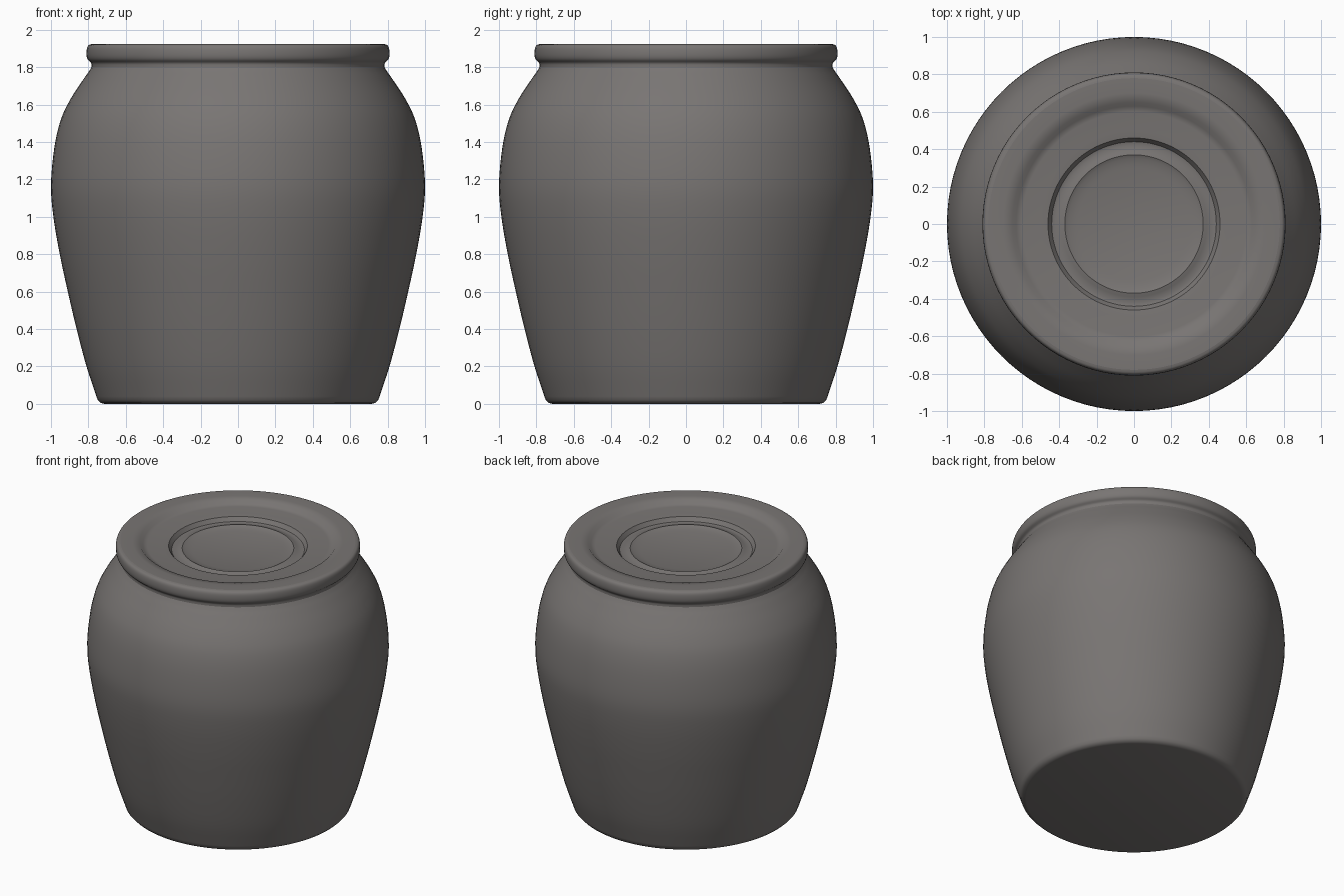
import bpy, bmesh, math
from mathutils import Vector

cube = bpy.data.objects.get("Cube")
if cube:
    bpy.data.objects.remove(cube, do_unlink=True)

SIDES = 96

clay = bpy.data.materials.new("grey_brown_clay")
clay.use_nodes = True
colour = (0.19, 0.178, 0.172, 1)
clay.diffuse_color = colour
clay.node_tree.nodes["Principled BSDF"].inputs["Base Color"].default_value = colour


def smooth_curve(points, steps=4):
    """Catmull-Rom curve through the (radius, height) points."""
    p = [Vector(q) for q in points]
    p = [2 * p[0] - p[1]] + p + [2 * p[-1] - p[-2]]
    out = []
    for a, b, c, d in zip(p, p[1:], p[2:], p[3:]):
        for i in range(steps):
            t = i / steps
            out.append((2 * b + (c - a) * t + (2 * a - 5 * b + 4 * c - d) * t ** 2
                        + (3 * b - a - 3 * c + d) * t ** 3) / 2)
    return out + [p[-2]]


def lathe(name, profile, cap_start=False, cap_end=False):
    """Turn a profile around z, closing its ends with flat discs if asked."""
    bm = bmesh.new()
    rings = [[bm.verts.new((r * math.cos(math.tau * i / SIDES),
                            r * math.sin(math.tau * i / SIDES), z))
              for i in range(SIDES)] for r, z in profile]
    for low, high in zip(rings, rings[1:]):
        for i in range(SIDES):
            j = (i + 1) % SIDES
            bm.faces.new((low[i], low[j], high[j], high[i]))
    if cap_start:
        bm.faces.new(rings[0][::-1])
    if cap_end:
        bm.faces.new(rings[-1])
    mesh = bpy.data.meshes.new(name)
    bm.to_mesh(mesh)
    bm.free()
    obj = bpy.data.objects.new(name, mesh)
    bpy.context.collection.objects.link(obj)
    mesh.materials.append(clay)
    bpy.ops.object.select_all(action='DESELECT')
    obj.select_set(True)
    bpy.context.view_layer.objects.active = obj
    bpy.ops.object.shade_smooth_by_angle(angle=math.radians(40))
    return obj


# Bellied body with a softened foot and a narrow neck
foot = [(0.715, 0), (0.735, 0.005), (0.75, 0.02)]
belly = [(0.757, 0.04), (0.81, 0.2), (0.863, 0.4), (0.91, 0.6), (0.953, 0.8),
         (0.987, 1.0), (1.0, 1.17), (0.982, 1.37), (0.947, 1.52),
         (0.895, 1.63), (0.83, 1.73), (0.795, 1.78)]
lathe("body", foot + smooth_curve(belly) + [(0.783, 1.8)], cap_start=True)

# Rolled rim around the mouth
rim = [(0.783, 1.8), (0.785, 1.822), (0.803, 1.84), (0.81, 1.865),
       (0.808, 1.9), (0.798, 1.918), (0.78, 1.924)]
lathe("rim", smooth_curve(rim, 3))

# Shallow closed top with stepped rings and a flat centre
top = [(0.78, 1.924), (0.7, 1.924), (0.65, 1.918), (0.63, 1.897),
       (0.6, 1.892), (0.5, 1.89), (0.46, 1.885), (0.44, 1.857),
       (0.42, 1.852), (0.39, 1.862), (0.37, 1.868), (0.35, 1.858),
       (0.32, 1.855), (0.3, 1.85)]
lathe("top", top, cap_end=True)
